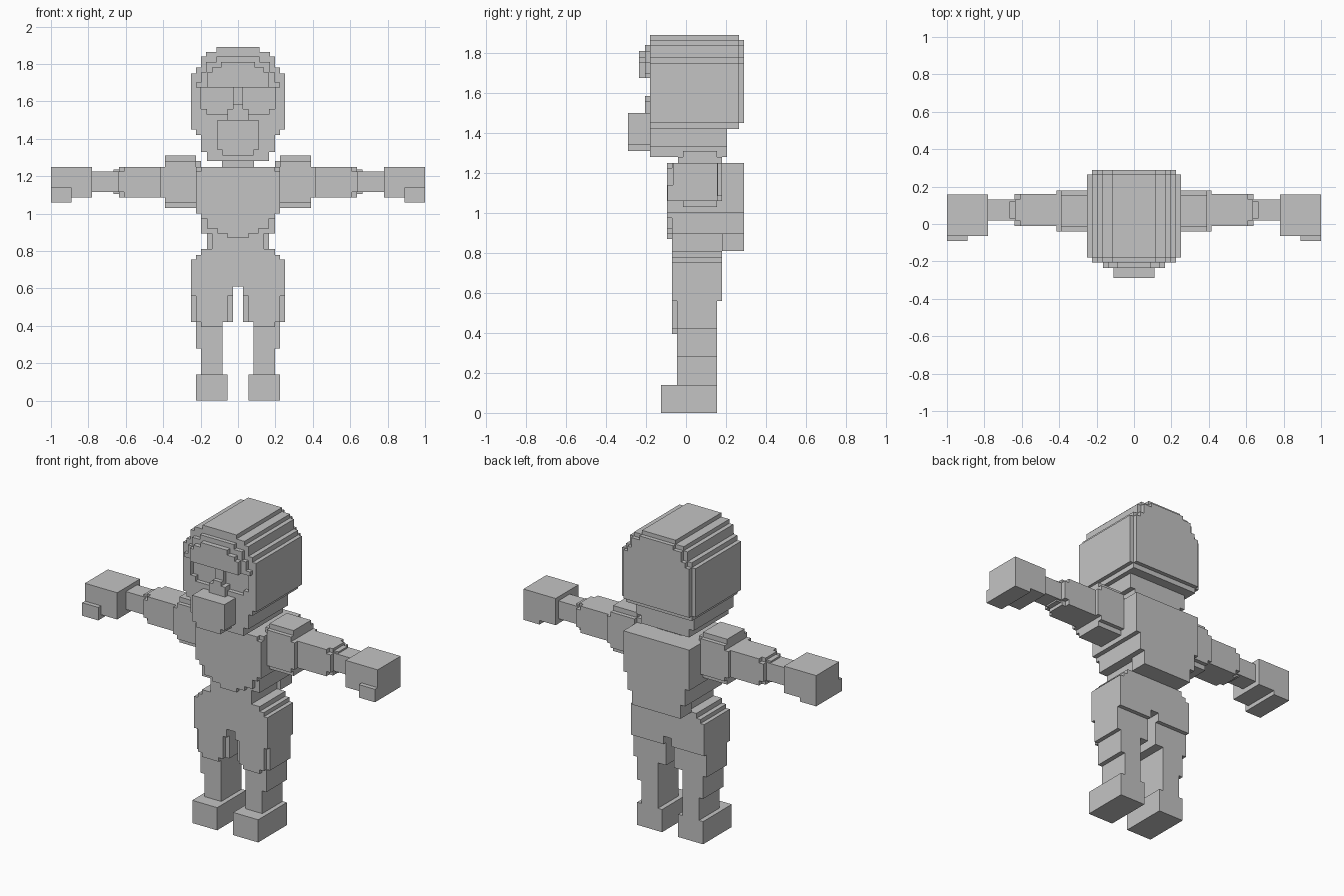
import bpy, bmesh, math
from itertools import product

grey = bpy.data.materials.new("plain grey")
grey.diffuse_color = (0.55, 0.55, 0.55, 1)


def blocks(name, boxes, cuts=()):
    """Clean outer skin of a union of boxes (x0,x1,y0,y1,z0,z1) minus the cut boxes."""
    axes = [sorted({round(v, 4) for b in (*boxes, *cuts) for v in b[2 * a:2 * a + 2]}) for a in range(3)]

    def inside(c, b):
        return all(b[2 * a] < c[a] < b[2 * a + 1] for a in range(3))

    solid = set()
    for cell in product(*(range(len(a) - 1) for a in axes)):
        mid = [(axes[a][i] + axes[a][i + 1]) / 2 for a, i in enumerate(cell)]
        if any(inside(mid, b) for b in boxes) and not any(inside(mid, b) for b in cuts):
            solid.add(cell)
    bm = bmesh.new()
    verts = {}
    for cell in solid:
        for a, side in product(range(3), (0, 1)):
            near = list(cell)
            near[a] += 2 * side - 1
            if tuple(near) in solid:
                continue
            u, v = (a + 1) % 3, (a + 2) % 3
            ring = []
            for du, dv in ((0, 0), (1, 0), (1, 1), (0, 1)):
                k = list(cell)
                k[a] += side
                k[u] += du
                k[v] += dv
                k = tuple(k)
                if k not in verts:
                    verts[k] = bm.verts.new([axes[i][k[i]] for i in range(3)])
                ring.append(verts[k])
            bm.faces.new(ring if side else ring[::-1])
    bmesh.ops.dissolve_limit(bm, angle_limit=math.radians(1), verts=bm.verts[:], edges=bm.edges[:])
    mesh = bpy.data.meshes.new(name)
    bm.to_mesh(mesh)
    bm.free()
    mesh.materials.append(grey)
    bpy.context.collection.objects.link(bpy.data.objects.new(name, mesh))


def steps(y0, y1, *rows):
    """Centred stepped outline: rows of (half width, z0, z1)."""
    return [(-w, w, y0, y1, z0, z1) for w, z0, z1 in rows]


def flip(boxes):
    return [(-b[1], -b[0], *b[2:]) for b in boxes]


def pair(name, boxes):
    blocks("right_" + name, boxes)
    blocks("left_" + name, flip(boxes))


# Head: stepped dome, jaw, raised back panel, nose and sunken eyes
head = steps(-.18, .265, (.115, 1.865, 1.89), (.17, 1.84, 1.865), (.197, 1.78, 1.84),
             (.225, 1.75, 1.78), (.25, 1.45, 1.75), (.225, 1.42, 1.45))
head += steps(-.18, .205, (.197, 1.33, 1.42), (.165, 1.28, 1.33))
head += steps(.265, .29, (.115, 1.84, 1.865), (.17, 1.78, 1.84), (.197, 1.75, 1.78), (.225, 1.45, 1.75))
head += steps(-.205, -.18, (.055, 1.5, 1.56), (.028, 1.56, 1.585))
eye = [(.028, .197, -.18, -.155, 1.56, 1.675), (.055, .165, -.18, -.155, 1.53, 1.56)]
blocks("head", head, eye + flip(eye))

# Brow: two stepped layers over the eyes
blocks("brow", steps(-.205, -.18, (.225, 1.675, 1.70), (.197, 1.70, 1.755), (.17, 1.755, 1.81), (.115, 1.81, 1.84))
       + steps(-.235, -.205, (.165, 1.675, 1.755), (.14, 1.755, 1.78), (.09, 1.78, 1.81)))

# Muzzle
blocks("muzzle", steps(-.29, -.18, (.11, 1.34, 1.5), (.083, 1.31, 1.34)))

# Neck
blocks("neck", steps(-.015, .155, (.085, 1.25, 1.28)))

# Torso: tapered body with a rounded chest front and a narrower waist
torso = steps(-.07, .29, (.225, 1.0, 1.25), (.197, .895, 1.0))
torso += steps(.18, .29, (.165, .81, .895))
torso += steps(-.07, .18, (.14, .81, .895))
torso += steps(-.095, -.07, (.197, 1.225, 1.25), (.225, 1.0, 1.225), (.197, .975, 1.0), (.165, .92, .975),
               (.11, .895, .92), (.055, .87, .895))
blocks("torso", torso)

# Arms: rounded shoulder, upper arm with stepped end, forearm, hand with thumb
pair("shoulder", [(.225, .39, -.015, .155, 1.03, 1.31), (.225, .415, -.04, .18, 1.085, 1.25),
                  (.225, .39, -.04, .18, 1.06, 1.28), (.197, .225, -.015, .155, 1.25, 1.28)])
pair("arm", [(.415, .61, -.01, .16, 1.085, 1.25), (.61, .635, .02, .13, 1.085, 1.25),
             (.61, .64, -.01, .16, 1.115, 1.225), (.635, .665, .03, .12, 1.105, 1.235),
             (.635, .78, .02, .13, 1.115, 1.225)])
pair("hand", [(.78, 1.0, -.065, .158, 1.085, 1.25), (.89, 1.0, -.065, .158, 1.06, 1.085),
              (.89, 1.0, -.092, -.065, 1.06, 1.14)])

# Hips
blocks("hips", steps(-.07, .18, (.197, .78, .81), (.225, .755, .78), (.25, .61, .755)))

# Legs: thigh with front plate, calf and foot
pair("leg", [(.028, .25, -.07, .18, .56, .61), (.028, .25, -.045, .155, .42, .56),
             (.055, .225, -.07, -.045, .42, .56), (.083, .197, -.07, -.045, .395, .42),
             (.083, .225, -.045, .155, .28, .42), (.083, .197, -.045, .155, .14, .28)])
pair("foot", [(.055, .225, -.125, .155, 0, .14)])
